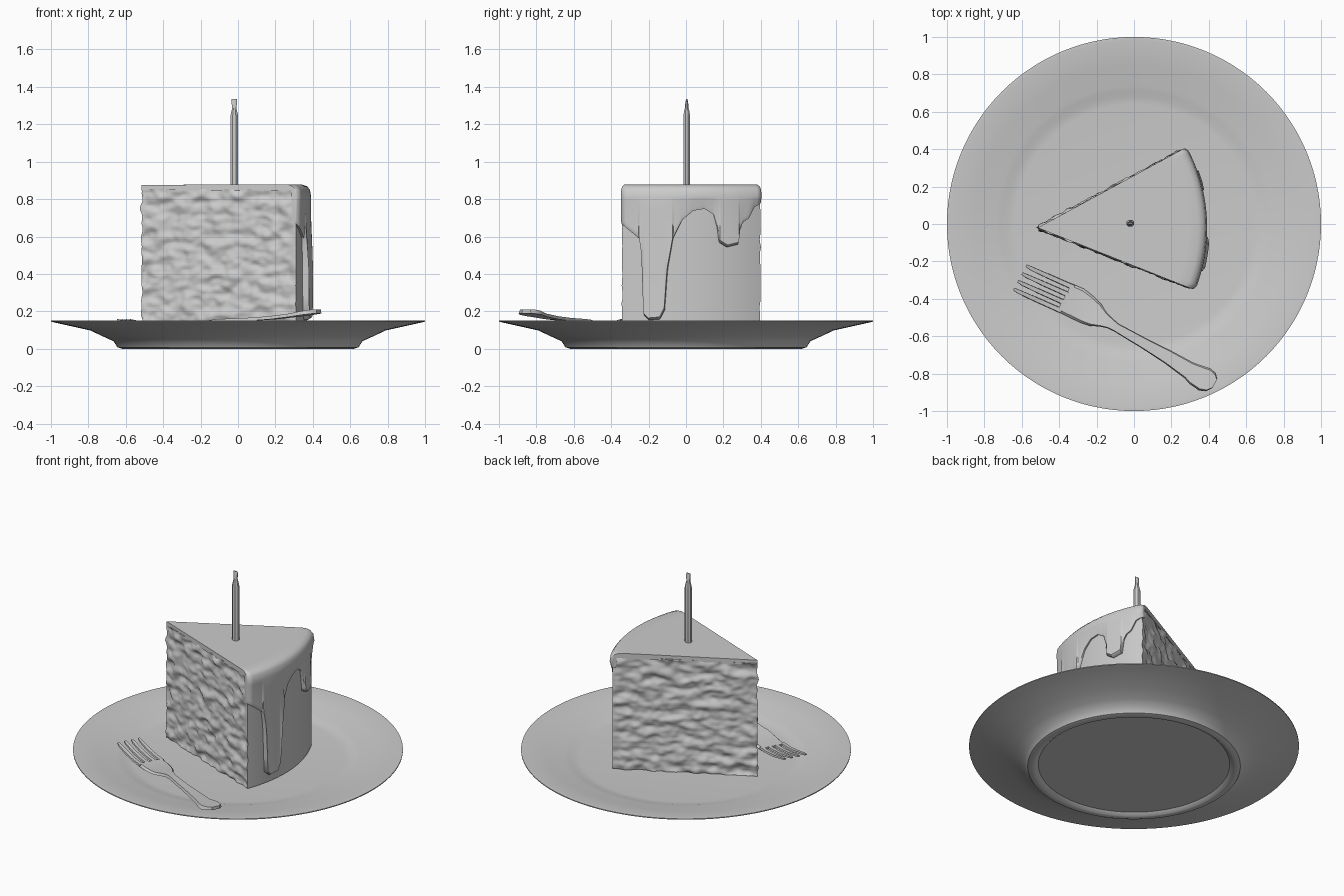
import bpy, bmesh
from math import sin, cos, pi, radians
from mathutils import Vector, noise

cube = bpy.data.objects.get("Cube")
if cube:
    bpy.data.objects.remove(cube)

grey = bpy.data.materials.new("pale grey")
grey.use_nodes = True
GREY = (0.6, 0.6, 0.6, 1)
grey.diffuse_color = GREY
grey.node_tree.nodes["Principled BSDF"].inputs["Base Color"].default_value = GREY


def loft(name, sections, cyclic=False, angle=40):
    """Skin a list of closed rings, capping the ends unless cyclic."""
    bm = bmesh.new()
    rings = [[bm.verts.new(p) for p in s] for s in sections]
    pairs = list(zip(rings, rings[1:]))
    if cyclic:
        pairs.append((rings[-1], rings[0]))
    else:
        bm.faces.new(rings[0])
        bm.faces.new(rings[-1])
    for a, b in pairs:
        for i in range(len(a)):
            j = (i + 1) % len(a)
            bm.faces.new((a[i], a[j], b[j], b[i]))
    bmesh.ops.remove_doubles(bm, verts=bm.verts, dist=1e-5)
    bmesh.ops.recalc_face_normals(bm, faces=bm.faces)
    mesh = bpy.data.meshes.new(name)
    bm.to_mesh(mesh)
    bm.free()
    mesh.materials.append(grey)
    obj = bpy.data.objects.new(name, mesh)
    bpy.context.collection.objects.link(obj)
    bpy.ops.object.select_all(action="DESELECT")
    obj.select_set(True)
    bpy.context.view_layer.objects.active = obj
    bpy.ops.object.shade_smooth_by_angle(angle=radians(angle))
    return obj


def interp(table, x):
    """Piecewise linear lookup; returns the row values after the key."""
    if x <= table[0][0]:
        return table[0][1:]
    for p, q in zip(table, table[1:]):
        if x <= q[0]:
            t = (x - p[0]) / (q[0] - p[0])
            return [m + (n - m) * t for m, n in zip(p[1:], q[1:])]
    return table[-1][1:]


# Plate: lathed profile with a foot ring and a shallow well
plate = [(0, .02), (.58, .02), (.6, .003), (.62, 0), (.645, .008), (.665, .04),
         (.72, .065), (.79, .098), (.97, .138), (1, .145), (1, .151), (.98, .152),
         (.85, .131), (.74, .113), (.71, .108), (.68, .099), (.64, .095), (0, .095)]
N = 112
loft("plate", [[(r * cos(2 * pi * k / N), r * sin(2 * pi * k / N), z) for r, z in plate]
               for k in range(N)], cyclic=True)

# Cake wedge: a sector around its tip
TIP = Vector((-.515, -.02, 0))
A0, A1 = radians(-21.3), radians(28.1)
R = .885


def polar(r, a, z):
    return TIP + Vector((r * cos(a), r * sin(a), z))


def crumb(r, a, z, side):
    """Point on a cut wall, pushed along the wall normal by soft lumps."""
    p = polar(r, a, z)
    n = Vector((-sin(a), cos(a), 0)) * side
    q = Vector((p.x * 13, side * 7, p.z * 19))
    lump = noise.noise(q) * .018 + noise.noise(q * 2.1) * .008
    return p + n * lump * min(1, (R - r) * 20 + .3)


STEPS, LEVELS, ARC = 80, 64, 40
rings = []
for k in range(LEVELS + 1):
    z = .1 + .755 * k / LEVELS
    tip = polar(noise.noise(Vector((3, 5, z * 18))) * .015, 0, z)
    ring = [tip]
    ring += [crumb(R * i / STEPS, A0, z, -1) for i in range(1, STEPS + 1)]
    ring += [polar(R, A0 + (A1 - A0) * i / ARC, z) for i in range(1, ARC)]
    ring += [crumb(R * i / STEPS, A1, z, 1) for i in range(STEPS, 0, -1)]
    rings.append(ring)
loft("cake_sponge", rings, angle=60)

# Icing: rounded cap flowing into drips; the table is y against the lower border
border = [(-.35, .68), (-.3, .64), (-.25, .6), (-.235, .5), (-.225, .19), (-.2, .165),
          (-.14, .17), (-.115, .22), (-.1, .43), (-.07, .6), (-.02, .7), (.04, .75),
          (.1, .76), (.15, .73), (.17, .66), (.18, .58), (.22, .555), (.28, .57),
          (.29, .65), (.31, .69), (.34, .71), (.37, .77), (.41, .79)]
cap = [(0, .876), (.3, .877), (.6, .878), (.8, .878), (.86, .877),
       (.885, .868), (.9, .85), (.906, .81)]
COLS, ROWS = 180, 10
columns = []
for k in range(COLS + 1):
    t = k / COLS
    a = A0 - .006 + (A1 - A0 + .012) * t
    edge = min(t, 1 - t)
    pull = .015 * max(0, 1 - edge / .04) ** 2        # soften the outer corners
    low = interp(border, TIP.y + .905 * sin(a))[0]
    fat = .014 * min(1, max(0, (.72 - low) / .3))    # drips bulge as they run
    col = [polar(max(0, r - pull * (r > .7)), a, z) for r, z in cap]
    for i in range(1, ROWS + 1):
        s = i / ROWS
        col.append(polar(.906 - pull - .008 * s * (low > .6) + fat * s * s, a, .81 + (low - .81) * s))
    col += [polar(.895 + fat * .5 - pull, a, low - .012), polar(.865, a, low - .008),
            polar(.86, a, .845), polar(0, a, .845)]
    columns.append(col)
loft("icing", columns, angle=50)


# Candle and its flattened wick
def stack(name, rows, sides):
    loft(name, [[(-.02 + rx * cos(2 * pi * (i + .5) / sides),
                  .004 + ry * sin(2 * pi * (i + .5) / sides), z)
                 for i in range(sides)] for rx, ry, z in rows], angle=30)


stack("candle", [(.023, .02, .85), (.023, .02, 1.24), (.02, .018, 1.255), (.012, .012, 1.285)], 8)
stack("wick", [(.012, .012, 1.28), (.015, .009, 1.31), (.015, .004, 1.335)], 8)

# Fork: length along its axis, sideways offset, half width, height, thickness
ORIGIN, TILT = Vector((-.61, -.285, 0)), radians(-28.3)
lift = [(0, .15), (.1, .125), (.22, .11), (.36, .112), (.46, .125), (.56, .14),
        (.85, .152), (1.05, .172), (1.19, .19)]


def bar(name, rows):
    sections = []
    for u, v, w, thick in rows:
        z = interp(lift, u)[0]
        ring = [(v - w, z), (v + w, z), (v + w * .85, z + thick), (v - w * .85, z + thick)]
        sections.append([ORIGIN + Vector((u * cos(TILT) - s * sin(TILT),
                                          u * sin(TILT) + s * cos(TILT), h)) for s, h in ring])
    loft(name, sections, angle=35)


bar("fork_handle", [(.26, .018, .084, .012), (.33, .022, .086, .012), (.4, .018, .078, .013),
                    (.45, .014, .066, .014), (.5, .012, .042, .016), (.54, .012, .03, .018),
                    (.58, .008, .024, .018), (.75, .004, .029, .017), (.9, 0, .038, .017),
                    (1.03, -.01, .048, .018), (1.07, -.014, .058, .02), (1.13, -.012, .067, .022),
                    (1.165, -.01, .055, .022), (1.187, -.006, .028, .02)])
for k in range(4):
    v = (k - 1.5) * .047
    bar("fork_tine_%d" % (k + 1),
        [(0, v, .007, .008), (.03, v, .011, .01), (.12, v + .006, .013, .012),
         (.2, v + .012, .013, .012), (.28, v + .018, .014, .012)])
